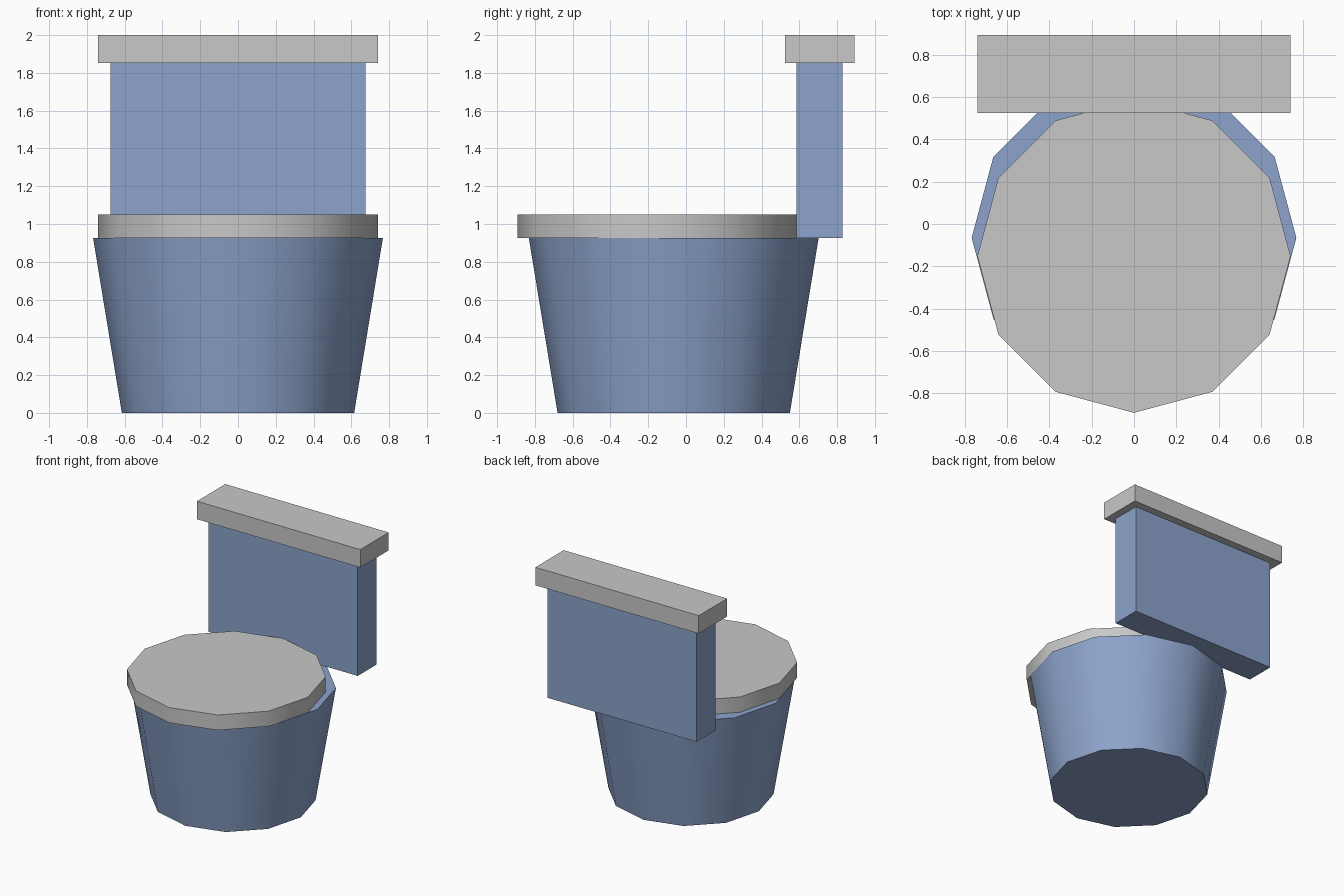
import bpy
import math

if "Cube" in bpy.data.objects:
    bpy.data.objects.remove(bpy.data.objects["Cube"])


def material(name, rgb):
    m = bpy.data.materials.new(name)
    m.diffuse_color = (*rgb, 1.0)
    m.use_nodes = True
    m.node_tree.nodes["Principled BSDF"].inputs["Base Color"].default_value = m.diffuse_color
    return m


blue = material("soft_blue", (0.266, 0.371, 0.604))
grey = material("light_grey", (0.570, 0.580, 0.570))
teal = material("grey_teal", (0.246, 0.309, 0.301))


def drum(name, mat, r_bottom, r_top, y, z0, z1):
    """Twelve-sided drum with smooth walls and crisp rims."""
    bpy.ops.mesh.primitive_cone_add(vertices=12, radius1=r_bottom, radius2=r_top,
                                    depth=z1 - z0, location=(0, y, (z0 + z1) / 2))
    ob = bpy.context.object
    ob.name = name
    ob.data.materials.append(mat)
    bpy.ops.object.shade_smooth_by_angle(angle=math.radians(40))


def box(name, mat, half_x, y0, y1, z0, z1):
    """Flat-shaded box centred on x."""
    bpy.ops.mesh.primitive_cube_add(size=1, location=(0, (y0 + y1) / 2, (z0 + z1) / 2))
    ob = bpy.context.object
    ob.name = name
    ob.scale = (2 * half_x, y1 - y0, z1 - z0)
    bpy.ops.object.transform_apply(location=False, rotation=False, scale=True)
    ob.data.materials.append(mat)


# Tapered bowl and the seat disc, set slightly forward
drum("bowl", blue, 0.615, 0.767, -0.065, 0.0, 0.925)
drum("seat", grey, 0.74, 0.74, -0.152, 0.925, 1.05)

# Water disc sunk just beneath the seat surface
drum("water", teal, 0.44, 0.44, -0.152, 1.0, 1.048)

# Cistern and its overhanging lid
box("tank", blue, 0.675, 0.585, 0.828, 0.925, 1.853)
box("tank_lid", grey, 0.74, 0.525, 0.892, 1.853, 2.0)
